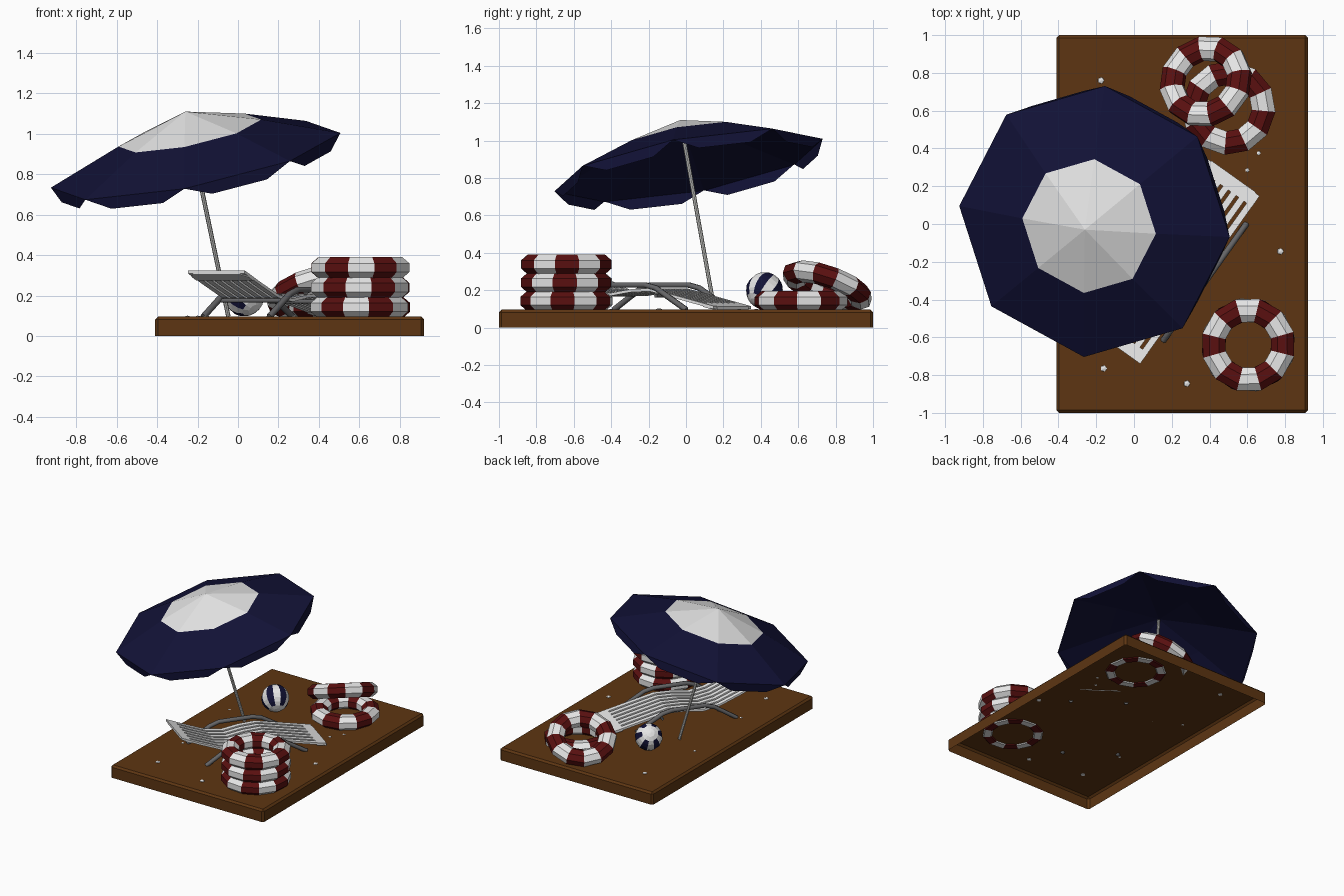
import bpy, bmesh, math
from mathutils import Matrix, Vector

if "Cube" in bpy.data.objects:
    bpy.data.objects.remove(bpy.data.objects["Cube"])


def material(name, rgb):
    m = bpy.data.materials.new(name)
    m.use_nodes = True
    m.diffuse_color = (*rgb, 1)
    bsdf = next(n for n in m.node_tree.nodes if n.type == "BSDF_PRINCIPLED")
    bsdf.inputs["Base Color"].default_value = (*rgb, 1)
    bsdf.inputs["Roughness"].default_value = 0.8
    return m


BROWN = material("sand brown", (0.11, 0.036, 0.006))
WHITE = material("white", (0.8, 0.8, 0.8))
RED = material("dark red", (0.1, 0.005, 0.005))
NAVY = material("navy", (0.006, 0.006, 0.038))
GREY = material("frame grey", (0.13, 0.13, 0.135))
POLE = material("pole grey", (0.55, 0.55, 0.53))


def add(name, bm, mats, matrix=Matrix(), normals=True):
    if normals:
        bmesh.ops.recalc_face_normals(bm, faces=bm.faces)
    me = bpy.data.meshes.new(name)
    bm.to_mesh(me)
    bm.free()
    for m in mats:
        me.materials.append(m)
    ob = bpy.data.objects.new(name, me)
    ob.matrix_world = matrix
    bpy.context.collection.objects.link(ob)
    return ob


def tilt(axis):
    return Vector((0, 0, 1)).rotation_difference(Vector(axis)).to_matrix().to_4x4()


# Sand tray: bevelled slab, hollow below
bm = bmesh.new()
bmesh.ops.create_cube(bm, size=1)
bmesh.ops.transform(bm, verts=bm.verts, matrix=Matrix.Translation((0.255, 0, 0.048))
                    @ Matrix.Diagonal((1.33, 2, 0.096, 1)))
edges = [e for e in bm.edges if any(v.co.z > 0.05 for v in e.verts)]
bmesh.ops.bevel(bm, geom=edges, offset=0.014, segments=1, affect="EDGES")
bm.normal_update()
bmesh.ops.delete(bm, geom=[f for f in bm.faces if f.normal.z < -0.9], context="FACES")
add("sand_base", bm, [BROWN], normals=False)


# Swim rings: twelve alternating segments with an eight sided section
def swim_ring(name, loc, axis=(0, 0, 1), turn=0.0):
    bm = bmesh.new()
    n, k = 12, 8
    loops = []
    for i in range(n):
        a = math.radians(turn) + math.tau * (i + 0.5) / n
        row = []
        for j in range(k):
            b = math.tau * (j + 0.5) / k
            r = 0.187 + 0.068 * math.cos(b)
            row.append(bm.verts.new((r * math.cos(a), r * math.sin(a), 0.057 * math.sin(b))))
        loops.append(row)
    for i in range(n):
        p, q = loops[i], loops[(i + 1) % n]
        for j in range(k):
            f = bm.faces.new((p[j], q[j], q[(j + 1) % k], p[(j + 1) % k]))
            f.material_index = i % 2
    add(name, bm, [RED, WHITE], Matrix.Translation(loc) @ tilt(axis))


for i in range(3):
    swim_ring(f"stacked_ring_{i + 1}", (0.605, -0.64, 0.142 + 0.098 * i), turn=25 + 3 * i)
swim_ring("flat_ring", (0.5, 0.615, 0.142), turn=10)
swim_ring("leaning_ring", (0.38, 0.755, 0.222), (-0.275, 0.32, 0.905), 25)

# Beach ball: striped gores with white end caps
bm = bmesh.new()
bmesh.ops.create_uvsphere(bm, u_segments=12, v_segments=10, radius=0.1)
for f in bm.faces:
    c = f.calc_center_median()
    gore = int((math.atan2(c.y, c.x) % math.tau) / math.tau * 12)
    f.material_index = 1 if gore % 2 and abs(c.z) < 0.088 else 0
add("beach_ball", bm, [WHITE, NAVY],
    Matrix.Translation((0.03, 0.42, 0.197)) @ tilt((-0.5, 0.5, 0.65)))

# Parasol: eight sided canopy with tapered flaps on a leaning pole
APEX = Vector((-0.26, -0.03, 1.11))
AXIS = Vector((-0.202, -0.173, 0.964))
PLACE = Matrix.Translation(APEX) @ tilt(AXIS)


def ring_points(r, z):
    return [Vector((r * math.cos(a), r * math.sin(a), z))
            for a in (math.radians(-5.5 + 45 * i) for i in range(8))]


def canopy(name, drop, lining):
    bm = bmesh.new()
    top = bm.verts.new((0, 0, -drop))
    inner = [bm.verts.new(p) for p in ring_points(0.362, -0.11 - drop)]
    rim_pts = ring_points(0.733, -0.25 - drop * 0.2)
    outer = [bm.verts.new(p) for p in rim_pts]
    for i in range(8):
        j = (i + 1) % 8
        cap = bm.faces.new((top, inner[i], inner[j]))
        cap.material_index = 1
        bm.faces.new((inner[i], outer[i], outer[j], inner[j]))
        if not lining:
            down = Vector((0, 0, -0.06))
            a = rim_pts[i].lerp(rim_pts[j], 0.24) + down
            b = rim_pts[i].lerp(rim_pts[j], 0.76) + down
            bm.faces.new((outer[i], bm.verts.new(a), bm.verts.new(b), outer[j]))
    if lining:
        bmesh.ops.reverse_faces(bm, faces=bm.faces)
    add(name, bm, [NAVY, NAVY if lining else WHITE], PLACE, normals=False)


canopy("parasol_canopy", 0, False)
canopy("parasol_lining", 0.008, True)

bm = bmesh.new()
bmesh.ops.create_cone(bm, cap_ends=True, segments=8, radius1=0.011, radius2=0.011, depth=1.03)
add("parasol_pole", bm, [POLE], PLACE @ Matrix.Translation((0, 0, -0.535)))

# Sun lounger, built along its length from the foot end
LOUNGER = (Matrix.Translation((0.525, 0.2475, 0))
           @ Matrix.Rotation(math.atan2(-0.815, -0.58), 4, "Z"))
KEYS = [(0, 0.115), (0.22, 0.165), (0.42, 0.21), (0.55, 0.205),
        (0.68, 0.185), (0.8, 0.205), (0.95, 0.265), (1.09, 0.325)]


def height(s):
    for (s0, z0), (s1, z1) in zip(KEYS, KEYS[1:]):
        if s <= s1:
            return z0 + (z1 - z0) * (s - s0) / (s1 - s0)
    return KEYS[-1][1]


def ribbon(name, stations, thick):
    """Sweep a thin rectangle; each station is (length, side from, side to)."""
    bm = bmesh.new()
    rows = []
    for s, a, b in stations:
        z = height(s)
        rows.append([bm.verts.new(p) for p in ((s, a, z), (s, b, z), (s, b, z - thick), (s, a, z - thick))])
    for p, q in zip(rows, rows[1:]):
        for j in range(4):
            k = (j + 1) % 4
            bm.faces.new((p[j], p[k], q[k], q[j]))
    bm.faces.new(rows[0])
    bm.faces.new(rows[-1][::-1])
    add(name, bm, [WHITE], LOUNGER)


for i in range(7):
    c = (i - 3) * 0.0515
    ribbon(f"seat_slat_{i + 1}", [(s, c - 0.017, c + 0.017) for s, _ in KEYS], 0.016)
HALF = 0.172
ribbon("foot_end_board", [(-0.005, -HALF + 0.03, HALF - 0.03), (0.025, -HALF, HALF),
                          (0.07, -HALF, HALF)], 0.02)
ribbon("head_end_board", [(1.02, -HALF, HALF), (1.06, -HALF, HALF),
                          (1.09, -HALF + 0.03, HALF - 0.03)], 0.02)


def tube(name, points, radius):
    cu = bpy.data.curves.new(name, "CURVE")
    cu.dimensions = "3D"
    cu.bevel_depth = radius
    cu.bevel_resolution = 1
    cu.use_fill_caps = True
    sp = cu.splines.new("POLY")
    sp.points.add(len(points) - 1)
    for p, co in zip(sp.points, points):
        p.co = (*co, 1)
    cu.materials.append(GREY)
    ob = bpy.data.objects.new(name, cu)
    ob.matrix_world = LOUNGER
    bpy.context.collection.objects.link(ob)
    bpy.ops.object.select_all(action="DESELECT")
    ob.select_set(True)
    bpy.context.view_layer.objects.active = ob
    bpy.ops.object.convert(target="MESH")


SIDE = [(0.92, 0.095), (0.75, 0.205), (0.68, 0.228), (0.43, 0.228), (0.36, 0.212), (0.16, 0.095)]
for label, w in (("left", 0.2), ("right", -0.2)):
    tube(f"{label}_side_frame", [(s, w, z) for s, z in SIDE], 0.016)
for label, s, z in (("front", 0.36, 0.17), ("rear", 0.78, 0.175)):
    tube(f"{label}_cross_bar", [(s, -0.2, z), (s, 0.2, z)], 0.011)

# Shells scattered on the sand
SHELLS = [(-0.175, 0.76), (0.775, -0.145), (-0.16, -0.765), (0.28, -0.845),
          (0.6, 0.285), (0.66, 0.375), (-0.25, 0.25), (-0.2, -0.4)]
for i, (x, y) in enumerate(SHELLS):
    bm = bmesh.new()
    bmesh.ops.create_icosphere(bm, subdivisions=1, radius=0.012 + 0.007 * (i < 4))
    add(f"shell_{i + 1}", bm, [WHITE],
        Matrix.Translation((x, y, 0.096)) @ Matrix.Diagonal((1, 1, 0.4, 1)))
